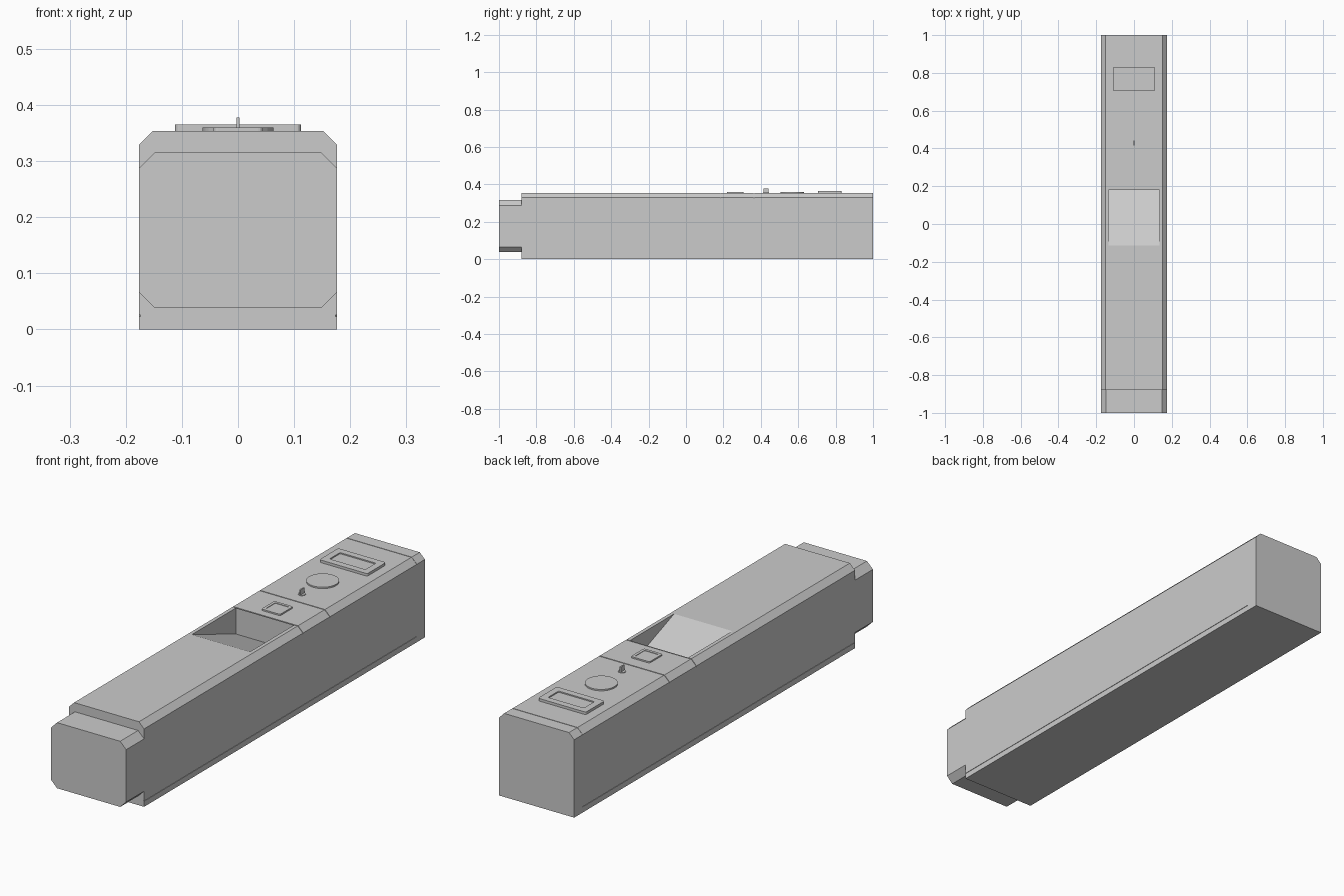
import bpy, bmesh, math

if "Cube" in bpy.data.objects:
    bpy.data.objects.remove(bpy.data.objects["Cube"])

W, TOP, CH = 0.176, 0.354, 0.024


def finish(name, bm):
    bmesh.ops.recalc_face_normals(bm, faces=bm.faces)
    me = bpy.data.meshes.new(name)
    bm.to_mesh(me)
    bm.free()
    ob = bpy.data.objects.new(name, me)
    bpy.context.collection.objects.link(ob)
    return ob


def loft(name, sections):
    """Skin a list of equal-length point loops and cap both ends."""
    bm = bmesh.new()
    rings = [[bm.verts.new(p) for p in s] for s in sections]
    n = len(rings[0])
    for a, b in zip(rings, rings[1:]):
        for i in range(n):
            j = (i + 1) % n
            bm.faces.new((a[i], a[j], b[j], b[i]))
    bm.faces.new(rings[0])
    bm.faces.new(rings[-1])
    return finish(name, bm)


def mirror_profile(half, y):
    pts = half + [(-x, z) for x, z in reversed(half)]
    return [(x, y, z) for x, z in pts]


def body_section(y, groove=0.0, side=0.002):
    half = [(W, 0), (W, 0.0235), (W - side, 0.0235), (W - side, 0.0255), (W, 0.0255),
            (W, TOP - CH - groove), (W - CH, TOP - groove)]
    return mirror_profile(half, y)


def rounded(w, h, r, cy, z, seg=4):
    pts = []
    for k, (sx, sy) in enumerate(((1, 1), (-1, 1), (-1, -1), (1, -1))):
        for i in range(seg + 1):
            a = math.pi / 2 * (k + i / seg)
            pts.append((sx * (w - r) + r * math.cos(a), cy + sy * (h - r) + r * math.sin(a), z))
    return pts


def framed_tile(name, w, h, r, cy, z, border, depth):
    """Raised rounded tile with a sunken inner panel."""
    ri = r * 0.6
    return loft(name, [rounded(w, h, r, cy, TOP - 0.004), rounded(w, h, r, cy, z),
                       rounded(w - border, h - border, ri, cy, z),
                       rounded(w - border, h - border, ri, cy, z - depth)])


# main body with shallow panel seams across the top
stations = [body_section(-0.88)]
for y in (0.18, 0.36):
    y += 0.003
    stations += [body_section(y - 0.002), body_section(y - 0.002, 0.003),
                 body_section(y + 0.002, 0.003), body_section(y + 0.002)]
stations += [body_section(0.943), body_section(0.943, 0.0015), body_section(0.946, 0.0015, 0),
             body_section(0.946, 0, 0), body_section(1.0, 0, 0)]
body = loft("main_body", stations)

# sloped recess cut into the top
wedge = [(-0.115, TOP), (-0.135, TOP + 0.05), (0.18, TOP + 0.05), (0.18, TOP - 0.11)]
cutter = loft("recess_cutter", [[(x, y, z) for y, z in wedge] for x in (-0.136, 0.136)])
cutter.hide_render = True
cutter.hide_viewport = True
cut = body.modifiers.new("recess", "BOOLEAN")
cut.operation = "DIFFERENCE"
cut.solver = "EXACT"
cut.object = cutter

# chamfered front end block
half = [(0.148, 0.038), (W, 0.066), (W, 0.288), (0.148, 0.316)]
loft("front_end_block", [mirror_profile(half, y) for y in (-1.0, -0.87)])

# display and square button
framed_tile("display_frame", 0.112, 0.063, 0.008, 0.768, 0.365, 0.028, 0.005)
framed_tile("square_button", 0.044, 0.044, 0.008, 0.263, 0.360, 0.012, 0.002)


def disc(name, r, cy, z0, z1, seg=32):
    ring = [(r * math.cos(2 * math.pi * i / seg), cy + r * math.sin(2 * math.pi * i / seg))
            for i in range(seg)]
    return loft(name, [[(x, y, z) for x, y in ring] for z in (z0, z1)])


# round dial and small upright switch
disc("round_dial", 0.063, 0.567, TOP - 0.004, 0.360)
disc("switch_base", 0.015, 0.428, TOP - 0.004, 0.3565, 16)
lever = [(0.003, TOP - 0.004), (0.003, 0.378)]
loft("switch_lever", [mirror_profile(lever, y) for y in (0.415, 0.441)])
